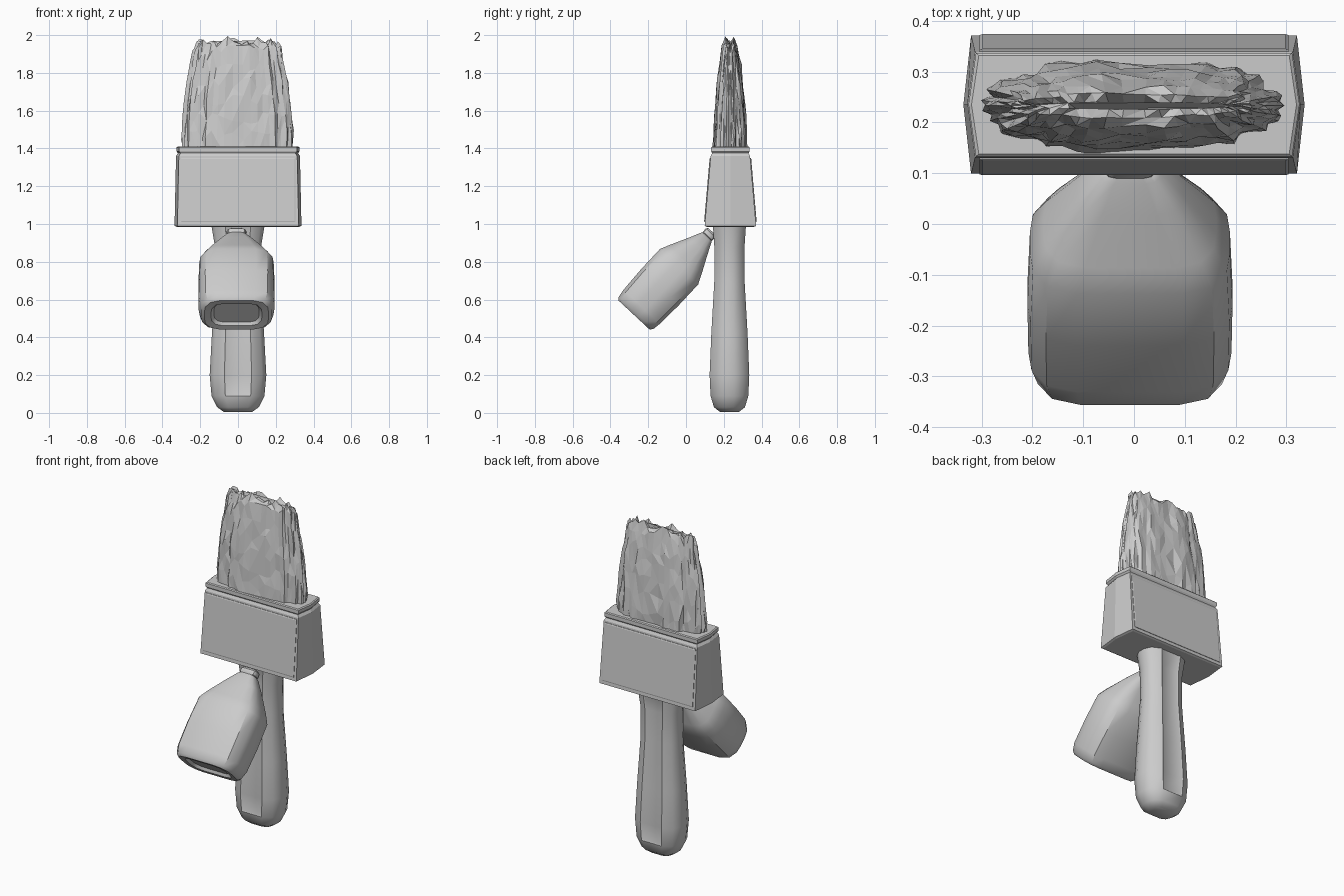
import bpy, bmesh, math, random
from mathutils import Vector, Matrix

random.seed(4)
if "Cube" in bpy.data.objects:
    bpy.data.objects.remove(bpy.data.objects["Cube"])

grey = bpy.data.materials.new("plain grey")
grey.use_nodes = True
grey.diffuse_color = (0.6, 0.6, 0.6, 1)
grey.node_tree.nodes["Principled BSDF"].inputs["Base Color"].default_value = (0.6, 0.6, 0.6, 1)


def loft(rings):
    """Skin a list of equal-length point rings and cap both ends."""
    bm = bmesh.new()
    loops = [[bm.verts.new(p) for p in ring] for ring in rings]
    n = len(loops[0])
    for a, b in zip(loops, loops[1:]):
        for i in range(n):
            j = (i + 1) % n
            bm.faces.new((a[i], a[j], b[j], b[i]))
    bm.faces.new(loops[0][::-1])
    bm.faces.new(loops[-1])
    bmesh.ops.recalc_face_normals(bm, faces=bm.faces)
    return bm


def finish(bm, name, smooth=None, matrix=None):
    if matrix:
        bm.transform(matrix)
    mesh = bpy.data.meshes.new(name)
    bm.to_mesh(mesh)
    bm.free()
    mesh.materials.append(grey)
    obj = bpy.data.objects.new(name, mesh)
    bpy.context.collection.objects.link(obj)
    if smooth:
        bpy.ops.object.select_all(action="DESELECT")
        obj.select_set(True)
        bpy.context.view_layer.objects.active = obj
        bpy.ops.object.shade_smooth_by_angle(angle=math.radians(smooth))
    return obj


def mirrored(quarter):
    """Complete a section from its +x half, listed from -y to +y."""
    return quarter + [(-x, y) for x, y in reversed(quarter) if x > 0]


AXIS_Y = 0.23

# Handle: softly rounded grip with a flat panel front and back
grip = mirrored([(0.48, -1), (0.85, -0.72), (1, -0.25), (1, 0.25), (0.85, 0.72), (0.48, 1)])
profile = [(0.005, 0.075, 0.05), (0.03, 0.11, 0.082), (0.09, 0.14, 0.1), (0.2, 0.15, 0.105),
           (0.42, 0.138, 0.096), (0.7, 0.12, 0.08), (0.88, 0.122, 0.08), (1.0, 0.142, 0.088)]
bm = loft([[(x * w, AXIS_Y + y * d, z) for x, y in grip] for z, w, d in profile])
bm.faces.ensure_lookup_table()
for sign in (-1, 1):
    panel = [f for f in bm.faces if f.normal.y * sign > 0.9 and 0.09 < f.calc_center_median().z < 0.95
             and abs(f.calc_center_median().x) < 0.01]
    bmesh.ops.inset_region(bm, faces=panel, thickness=0.008, depth=-0.004)
finish(bm, "handle", 40)

# Ferrule: tapering metal band with pointed ends and a grooved rim
band = mirrored([(0.955, -1), (1, 0), (0.955, 1)])
profile = [(0.985, 0.325, 0.125), (0.99, 0.336, 0.136), (1.36, 0.328, 0.104), (1.375, 0.318, 0.096),
           (1.385, 0.326, 0.102), (1.405, 0.326, 0.102), (1.41, 0.32, 0.097)]
bm = loft([[(x * w, 0.235 + y * d, z) for x, y in band] for z, w, d in profile])
finish(bm, "ferrule")

# Shallow raised plates on the two broad sides of the ferrule
for sign, name in ((-1, "ferrule_front_plate"), (1, "ferrule_back_plate")):
    rings = []
    for lift, inset in ((-0.004, 0), (0.003, 0), (0.005, 0.006)):
        ring = []
        for sx, z in ((-1, 1.01 + inset), (1, 1.01 + inset), (1, 1.35 - inset), (-1, 1.35 - inset)):
            depth = 0.136 - (z - 0.99) * 0.0865 + lift
            ring.append((sx * (0.304 - inset), 0.235 + sign * depth, z))
        rings.append(ring)
    finish(loft(rings), name)

# Bristles: clumped, ragged tuft narrowing to a jagged ridge
COUNT = 54
clump = [random.uniform(-0.09, 0.04) for _ in range(COUNT)]
tips = [random.uniform(-0.035, 0.012) for _ in range(COUNT)]
levels = [(1.38, 0.292, 0.09), (1.47, 0.298, 0.088), (1.56, 0.292, 0.082), (1.66, 0.28, 0.076),
          (1.75, 0.268, 0.068), (1.84, 0.25, 0.057), (1.92, 0.238, 0.043), (1.985, 0.222, 0.024)]
rings = []
for k, (z, w, d) in enumerate(levels):
    ring = []
    for i in range(COUNT):
        a = math.tau * i / COUNT
        c, s = math.cos(a), math.sin(a)
        r = 1 + clump[i] + random.uniform(-0.05, 0.05)
        x = w * math.copysign(abs(c) ** 0.8, c) * (1 + (r - 1) * 0.5)
        y = d * s * (1 + (r - 1) * 1.6)
        dz = random.uniform(-0.03, 0.03) if 0 < k < len(levels) - 1 else 0
        if k == len(levels) - 1:
            dz = tips[i] - 0.03 * abs(c) ** 4
        ring.append((x, 0.233 + y, z + dz))
    rings.append(ring)
rings.append([(x * 0.9, 0.233 + (y - 0.233) * 0.3, 1.945 + random.uniform(-0.02, 0.03)) for x, y, z in rings[-1]])
bm = loft(rings)
bmesh.ops.triangulate(bm, faces=bm.faces)
finish(bm, "bristles")

# Bottle: flattened flask tilted against the handle, built along its own z axis
along = Vector((0, 0.68, 0.73)).normalized()
side = Vector((1, 0, 0))
tilt = Matrix((side, along.cross(side), along)).transposed().to_4x4()
tilt.translation = (-0.008, -0.275, 0.518)
flask = mirrored([(0.52, -1), (0.82, -0.87), (0.97, -0.55), (1, -0.2),
                  (1, 0.2), (0.97, 0.55), (0.82, 0.87), (0.52, 1)])
profile = [(0.018, 0.12, 0.075), (0.002, 0.135, 0.085), (0, 0.17, 0.112), (0.015, 0.187, 0.125),
           (0.06, 0.2, 0.132), (0.2, 0.202, 0.138), (0.35, 0.197, 0.138), (0.4, 0.17, 0.115),
           (0.5, 0.105, 0.066), (0.56, 0.06, 0.038), (0.57, 0.045, 0.032)]
bm = loft([[(x * w, y * d, z) for x, y in flask] for z, w, d in profile])
finish(bm, "bottle", 35, tilt)

# Small stopper joining the bottle to the handle
profile = [(0.56, 0.04, 0.026), (0.572, 0.052, 0.034), (0.595, 0.052, 0.034), (0.605, 0.04, 0.026)]
bm = loft([[(x * w, y * d, z) for x, y in flask] for z, w, d in profile])
finish(bm, "bottle_stopper", 35, tilt)
